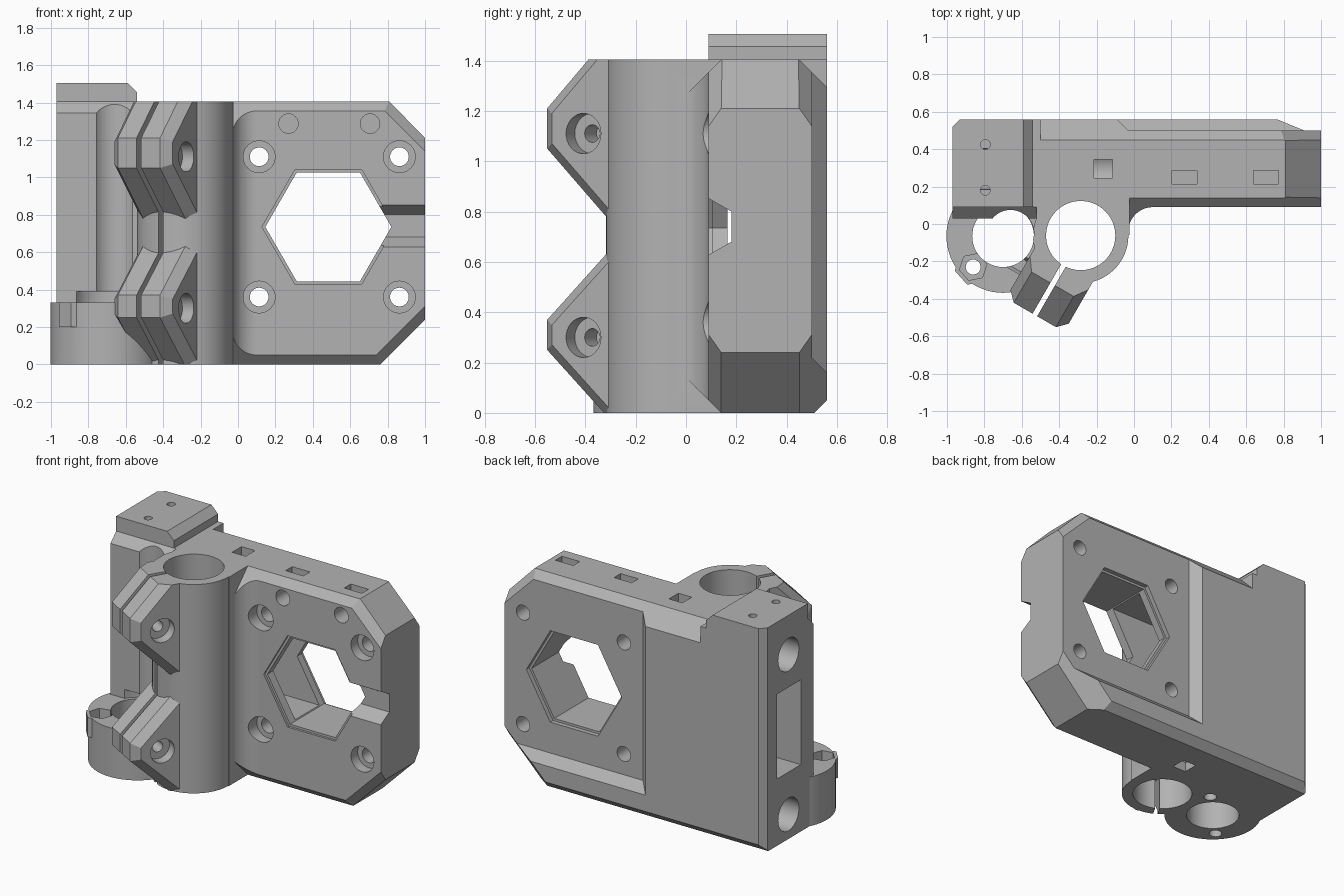
import bpy, bmesh, math
from mathutils import Matrix, Vector

if "Cube" in bpy.data.objects:
    bpy.data.objects.remove(bpy.data.objects["Cube"])

grey = bpy.data.materials.new("plain grey")
grey.use_nodes = True
grey.diffuse_color = (0.45, 0.45, 0.45, 1)
grey.node_tree.nodes["Principled BSDF"].inputs["Base Color"].default_value = grey.diffuse_color

H = 1.405          # body height
BACK = 0.56        # rear face
BEAR = (-0.285, -0.062)
ROD = (-0.70, -0.065)


def circle(cx, cy, r, n=48, start=0.0):
    return [(cx + r * math.cos(start + math.tau * i / n),
             cy + r * math.sin(start + math.tau * i / n)) for i in range(n)]


def rect(a0, a1, b0, b1):
    return [(a0, b0), (a1, b0), (a1, b1), (a0, b1)]


def prism(pts, lo, hi, axis, planes=(), matrix=None, bevel=None):
    """Extrude a profile along an axis, then slice it by (point, normal) planes."""
    place = {"x": lambda a, b, t: (t, a, b),
             "y": lambda a, b, t: (a, t, b),
             "z": lambda a, b, t: (a, b, t)}[axis]
    bm = bmesh.new()
    ends = [[bm.verts.new(place(a, b, t)) for a, b in pts] for t in (lo, hi)]
    bm.faces.new(ends[0])
    bm.faces.new(ends[1])
    n = len(pts)
    for i in range(n):
        j = (i + 1) % n
        bm.faces.new((ends[0][i], ends[0][j], ends[1][j], ends[1][i]))
    for point, normal in planes:
        geom = bm.verts[:] + bm.edges[:] + bm.faces[:]
        cut = bmesh.ops.bisect_plane(bm, geom=geom, plane_co=point,
                                     plane_no=normal, clear_outer=True)
        edges = [e for e in cut["geom_cut"] if isinstance(e, bmesh.types.BMEdge)]
        bmesh.ops.holes_fill(bm, edges=edges, sides=0)
    if bevel:
        size, rule = bevel
        bmesh.ops.bevel(bm, geom=[e for e in bm.edges if rule(e)], offset=size,
                        segments=1, affect="EDGES", profile=0.5)
    bmesh.ops.recalc_face_normals(bm, faces=bm.faces)
    if matrix:
        bm.transform(matrix)
    mesh = bpy.data.meshes.new("piece")
    bm.to_mesh(mesh)
    bm.free()
    obj = bpy.data.objects.new("piece", mesh)
    bpy.context.collection.objects.link(obj)
    return obj


def combine(piece, operation):
    mod = bracket.modifiers.new("combine", "BOOLEAN")
    mod.object, mod.operation, mod.solver = piece, operation, "EXACT"
    bpy.context.view_layer.objects.active = bracket
    bpy.ops.object.modifier_apply(modifier=mod.name)
    bpy.data.objects.remove(piece)


def add(*args, **kw):
    combine(prism(*args, **kw), "UNION")


def cut(*args, **kw):
    combine(prism(*args, **kw), "DIFFERENCE")


# Chamfer planes shared by the solid pieces
top_back = ((0, 0.45, H), (0, 1, 1))
bottom_back = ((0, 0.51, 0), (0, 1, -1))
top_front = ((0, 0.14, H), (0, -1, 1))
bottom_front = ((0, 0.14, 0), (0, -1, -1))
rear_corner = ((-0.93, BACK, 0), (-1, 1, 0))


def slope_planes(point, nx, nz):
    s = Vector((nx, 0, nz)).normalized()
    return [((point[0], y, point[1]), (s.x, d, s.z)) for y, d in ((0.14, -1), (0.45, 1))]


# Motor plate with clipped corners and chamfered rims
bracket = prism([(-0.03, 0), (0.76, 0), (1, 0.24), (1, 1.21), (0.81, H), (-0.03, H)],
                0.09, BACK, "y",
                planes=[top_back, bottom_back, top_front, bottom_front]
                + slope_planes((0.76, 0), 1, -1) + slope_planes((1, 1.21), 1, 1))
bracket.name = "motor_mount_bracket"
for o in bpy.context.selected_objects:
    o.select_set(False)
bracket.select_set(True)

# Central body, left pillar and raised end block
add(rect(-0.52, -0.025, -0.06, BACK), 0, H, "z", planes=[top_back, bottom_back])
add(rect(-0.97, -0.5, 0.03, BACK), 0, H, "z",
    planes=[bottom_back, ((0, 0.09, H), (0, -1, 1)), rear_corner])
add(rect(-0.97, -0.54, 0.09, BACK), 1.2, 1.505, "z",
    planes=[rear_corner, ((-0.59, 0, 1.505), (1, 0, 1))])

# Bearing sleeve and the fillet joining it to the motor plate
add(circle(*BEAR, 0.255, 64), 0, H, "z")
arc = [(0.1 - 0.13 * math.cos(math.radians(a)), -0.04 + 0.13 * math.sin(math.radians(a)))
       for a in range(0, 91, 6)]
add([(-0.032, 0.13)] + arc + [(0.1, 0.13)], 0, H, "z", planes=[top_front, bottom_front])

# Vertical rod seat with nut boss
add(circle(*ROD, 0.303, 64), 0, 0.33, "z")
add(circle(-0.86, -0.23, 0.1, 6, 0.2), 0.2, 0.33, "z")

# Clamp ears, built in a frame pointing outwards from the sleeve
frame = Matrix.Translation((*BEAR, 0)) @ Matrix.Rotation(math.radians(240), 4, "Z")


def ear_edge(e):
    a, b = (v.co for v in e.verts)
    return abs(a.y - b.y) < 1e-4 and max(a.x, b.x) > 0.48


ears = ([(0.1, 0), (0.23, 0), (0.49, 0.25), (0.49, 0.37), (0.21, 0.64), (0.1, 0.64)],
        [(0.1, 0.77), (0.21, 0.77), (0.49, 1.05), (0.49, 1.21), (0.3, H), (0.1, H)])
for profile in ears:
    add(profile, -0.18, 0.18, "y", matrix=frame, bevel=(0.05, ear_edge))

# Clamp slit and cross screws
cut(rect(0.1, 0.6, -0.014, 0.014), -0.1, 1.6, "z", matrix=frame)
for z in (0.30, 1.11):
    cut(circle(0.295, z, 0.035, 24), -0.3, 0.3, "y", matrix=frame)
    cut(circle(0.295, z, 0.08, 32), 0.11, 0.3, "y", matrix=frame)
    cut(circle(0.295, z, 0.065, 6), -0.3, -0.12, "y", matrix=frame)

# Sleeve bore, rod bore, groove up the pillar
cut(circle(*BEAR, 0.185, 64), -0.1, 1.6, "z")
cut(circle(*ROD, 0.165, 48), -0.1, 0.36, "z")
cut(circle(ROD[0], ROD[1], 0.19, 48), 0.33, 0.39, "z")
cut(circle(-0.66, -0.05, 0.125, 48), 0.3, 1.45, "z")

# Nut pocket and seat screw holes
cut(circle(-0.86, -0.23, 0.075, 6, 0.2), 0.24, 0.5, "z")
cut(circle(-0.86, -0.23, 0.04, 24), -0.1, 0.5, "z")
cut(circle(-0.54, 0.1, 0.04, 24), -0.1, 0.3, "z")

# Rear recess around the motor face
cut(rect(-0.15, 1.2, 0.5, 0.7), 0.1, 1.7, "z",
    planes=[((-0.09, BACK, 0), (-1, -1, 0)), ((0, BACK, 0.16), (0, -1, -1))])

# Hexagonal motor opening with stepped rims
cut(circle(0.483, 0.735, 0.337, 6), 0, 0.7, "y")
for y0, y1 in ((0, 0.105), (0.47, 0.6)):
    cut(circle(0.483, 0.735, 0.355, 6), y0, y1, "y")

# Motor screws with counterbores, and two upper nut holes with slots
for x in (0.113, 0.863):
    for z in (0.36, 1.11):
        cut(circle(x, z, 0.05, 32), 0, 0.7, "y")
        cut(circle(x, z, 0.085, 32), -0.1, 0.16, "y")
for x in (0.27, 0.706):
    cut(circle(x, 1.287, 0.052, 24), 0, 0.33, "y")
    cut(rect(x - 0.066, x + 0.066, 0.215, 0.285), 1.23, 1.6, "z")

# Belt passage, flared side notch and horizontal rod sockets
cut(rect(0.165, 0.42, 0.45, 1.02), -1.1, 0.4, "x")
cut([(0.05, 0.605), (0.18, 0.68), (0.18, 0.80), (0.05, 0.875)], 0.7, 1.1, "x")
for z in (0.165, 1.24):
    cut(circle(0.295, z, 0.11, 40), -1.1, -0.11, "x")
    cut(rect(-0.215, -0.115, 0.245, 0.345), z - 0.3 if z < 1 else z, z if z < 1 else z + 0.3, "z")
for y in (0.18, 0.425):
    cut(circle(-0.795, y, 0.026, 20), 1.25, 1.6, "z")

# Finish
bracket.data.materials.clear()
bracket.data.materials.append(grey)
for p in bracket.data.polygons:
    p.material_index = 0
bpy.context.view_layer.objects.active = bracket
bracket.select_set(True)
bpy.ops.object.shade_smooth_by_angle(angle=math.radians(25))
